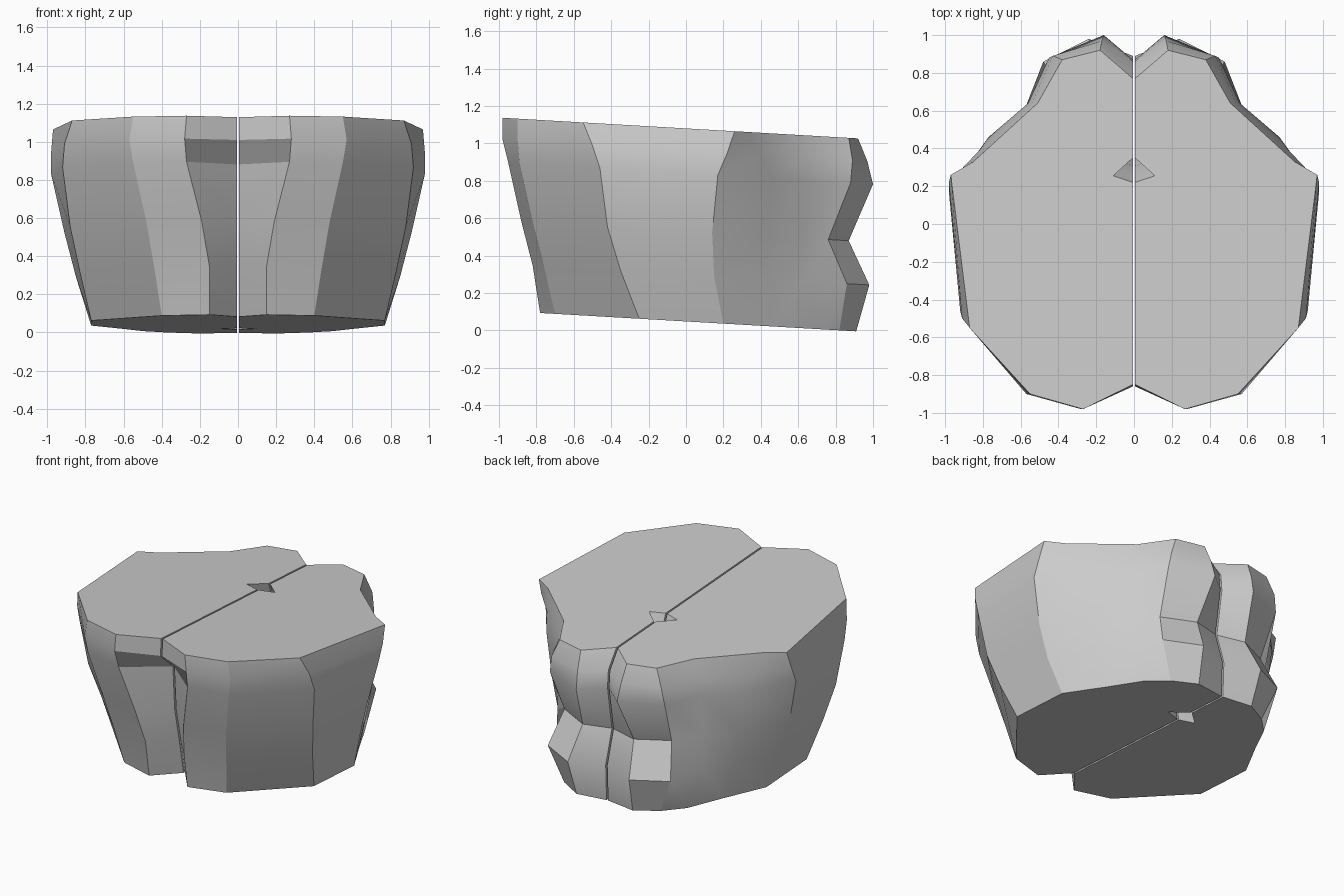
import bpy
import bmesh

cube = bpy.data.objects.get("Cube")
if cube:
    bpy.data.objects.remove(cube, do_unlink=True)

# One plain grey for the whole model
grey = bpy.data.materials.new("plain_grey")
grey.use_nodes = True
colour = (0.6, 0.6, 0.6, 1)
grey.diffuse_color = colour
grey.node_tree.nodes["Principled BSDF"].inputs["Base Color"].default_value = colour

GAP = 0.006      # half width of the slit between the two halves
SLOPE = -0.058   # the whole block leans down towards the back
LEVELS = [0.048, 0.3, 0.53, 0.84, 0.96, 1.08]

# Upright edges of one half, front centre round to back centre, as (x, y) per level
front_groove = [(GAP, y) for y in (-.6, -.65, -.7, -.72, -.86, -.85)]
front_lobe_edge = [(.15, -.78), (.15, -.82), (.19, -.88), (.27, -.95), (.28, -.98), (.27, -.98)]
front_lobe = [(.4, -.7), (.44, -.76), (.48, -.82), (.55, -.89), (.57, -.9), (.55, -.9)]
front_corner = [(.77, -.25), (.83, -.35), (.88, -.42), (.92, -.46), (.91, -.5), (.87, -.55)]
widest_edge = [(.77, .2), (.85, .15), (.91, .14), (.98, .17), (.98, .22), (.97, .26)]
back_wall = [(.62, .47), (.7, .43), (.75, .43), (.77, .46), (.81, .4), (.85, .33)]
bump_root = [(.5, .7), (.57, .63), (.57, .62), (.56, .64), (.54, .64), (.51, .64)]
bump_side = [(.38, .82), (.48, .86), (.42, .76), (.45, .88), (.43, .89), (.38, .87)]
bump_tip = [(.22, .91), (.24, .98), (.2, .87), (.16, 1), (.17, .97), (.18, .92)]
back_notch = [(GAP, y) for y in (.88, .89, .82, .87, .86, .77)]

OUTLINE = [front_groove, front_lobe_edge, front_lobe, front_corner, widest_edge,
           back_wall, bump_root, bump_side, bump_tip, back_notch]


def hole_edge(x, top_y):
    """Edge of the centre hole, which drifts backwards on the way down."""
    steps = [k / (len(LEVELS) - 1) for k in range(len(LEVELS))]
    return [(x, top_y + 0.22 * (1 - t)) for t in steps]


HOLE = [hole_edge(GAP, .35), hole_edge(.11, .255), hole_edge(GAP, .22)]


def build_half(name, side):
    bm = bmesh.new()
    rings = []
    for level, z in enumerate(LEVELS):
        points = [edge[level] for edge in OUTLINE + HOLE]
        rings.append([bm.verts.new((side * x, y, z + SLOPE * y)) for x, y in points])
    # Walls between neighbouring levels
    for low, high in zip(rings, rings[1:]):
        for i in range(len(low)):
            j = (i + 1) % len(low)
            bm.faces.new((low[i], low[j], high[j], high[i]))
    # Flat bottom and top
    bm.faces.new(rings[0])
    bm.faces.new(rings[-1])
    bmesh.ops.recalc_face_normals(bm, faces=bm.faces[:])
    mesh = bpy.data.meshes.new(name)
    bm.to_mesh(mesh)
    bm.free()
    mesh.materials.append(grey)
    half = bpy.data.objects.new(name, mesh)
    bpy.context.collection.objects.link(half)
    return half


halves = [build_half("left_half", 1), build_half("right_half", -1)]

# Soft walls with crisp creases
bpy.ops.object.select_all(action="DESELECT")
for half in halves:
    half.select_set(True)
bpy.context.view_layer.objects.active = halves[0]
bpy.ops.object.shade_smooth_by_angle(angle=0.5)
